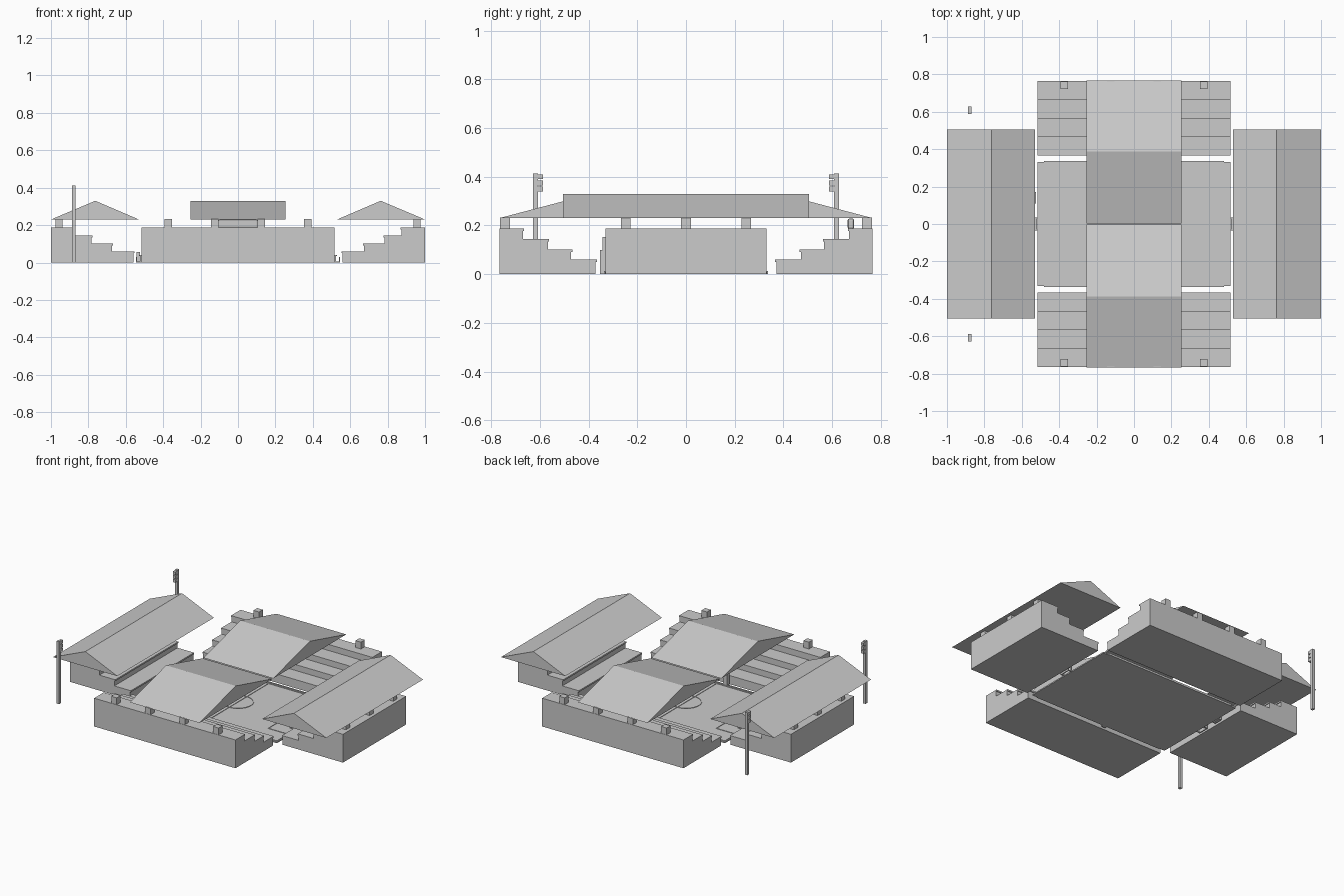
import bpy, bmesh
from math import cos, sin, pi

if "Cube" in bpy.data.objects:
    bpy.data.objects.remove(bpy.data.objects["Cube"])

GREY = (0.6, 0.6, 0.6, 1)
concrete = bpy.data.materials.new("light_grey")
concrete.use_nodes = True
concrete.diffuse_color = GREY
concrete.node_tree.nodes["Principled BSDF"].inputs["Base Color"].default_value = GREY


def finish(name, bm):
    bmesh.ops.recalc_face_normals(bm, faces=bm.faces[:])
    mesh = bpy.data.meshes.new(name)
    bm.to_mesh(mesh)
    bm.free()
    mesh.materials.append(concrete)
    obj = bpy.data.objects.new(name, mesh)
    bpy.context.collection.objects.link(obj)
    return obj


def box(name, x, y, z):
    """Box from (min, max) pairs."""
    bm = bmesh.new()
    bmesh.ops.create_cube(bm, size=1)
    for v in bm.verts:
        v.co = [(a + b) / 2 + c * (b - a) for c, (a, b) in zip(v.co, (x, y, z))]
    return finish(name, bm)


def prism(name, profile, half, axis, side):
    """Extrude an (outward, up) profile; axis is the outward direction."""
    def place(d, t, z):
        return (side * d, t, z) if axis == "x" else (t, side * d, z)
    bm = bmesh.new()
    face = bm.faces.new([bm.verts.new(place(d, -half, z)) for d, z in profile])
    out = bmesh.ops.extrude_face_region(bm, geom=[face])["geom"]
    move = place(0, 2 * half, 0)
    bmesh.ops.translate(bm, vec=move, verts=[v for v in out if isinstance(v, bmesh.types.BMVert)])
    return finish(name, bm)


def terrace(outer, edges):
    """Stepped seating profile with a small lip on every tread."""
    points = [(outer, 0), (outer, HEIGHTS[0])]
    for d, z in zip(edges, HEIGHTS):
        points += [(d, z), (d, z - LIP), (d + LIP / 2, z - LIP)]
        below = [h for h in HEIGHTS if h < z]
        points.append((d + LIP / 2, below[0] if below else 0))
    return points


def span(centre, width):
    return (centre - width / 2, centre + width / 2)


HEIGHTS = (0.187, 0.144, 0.102, 0.06)
LIP = 0.01
EAVE, RIDGE = 0.23, 0.33
PILLAR = 0.04
TOP = (HEIGHTS[0] - 0.002, EAVE + 0.002)

# Pitch slab
box("pitch", (-0.517, 0.517), (-0.332, 0.332), (0, 0.008))

for side, word in ((-1, "right"), (1, "left")):
    # End stands with gabled roof and pillars
    prism(f"{word}_stand", terrace(0.999, (0.87, 0.778, 0.668, 0.553)), 0.33, "x", side)
    prism(f"{word}_roof", [(0.53, EAVE), (0.763, RIDGE), (1, EAVE)], 0.505, "x", side)
    for y in (-0.247, 0, 0.247):
        box(f"{word}_pillar", span(side * 0.957, PILLAR), span(y, PILLAR), TOP)

for side, word in ((-1, "front"), (1, "back")):
    # Long stands with gabled roof and pillars
    prism(f"{word}_stand", terrace(0.765, (0.665, 0.562, 0.467, 0.366)), 0.517, "y", side)
    prism(f"{word}_roof", [(0.004, EAVE), (0.387, RIDGE), (0.767, EAVE)], 0.255, "y", side)
    for x in (-0.373, -0.125, 0.125, 0.373):
        box(f"{word}_pillar", span(x, PILLAR), span(side * 0.743, PILLAR), TOP)
    # Touchline board
    box(f"{word}_board", (-0.48, 0.48), span(side * 0.334, 0.006), (0, 0.013))
    # Floodlight mast with three lamps facing the pitch
    box(f"{word}_mast", span(-0.879, 0.018), span(side * 0.618, 0.02), (0, 0.413))
    for z in (0.349, 0.374, 0.4):
        box(f"{word}_lamp", span(-0.879, 0.018), span(side * 0.598, 0.022), span(z, 0.02))

# Rounded panel between the back pillars
panel = box("back_panel", (-0.107, 0.107), (0.664, 0.69), (0.185, 0.229))
bevel = panel.modifiers.new("rounding", "BEVEL")
bevel.width = 0.008
bevel.segments = 2

# Raised pitch markings
MARK = (0.006, 0.011)
W = 0.005


def marking(x, y):
    box("pitch_marking", x, y, MARK)


marking(span(0, W), (-0.32, 0.32))
for side in (-1, 1):
    marking((-0.51, 0.51), span(side * 0.32, W))
    marking(span(side * 0.508, W), (-0.32, 0.32))
    for depth, half in ((0.363, 0.203), (0.465, 0.123)):
        marking(span(side * depth, W), (-half, half))
        for y in (-half, half):
            marking(tuple(sorted((side * depth, side * 0.51))), span(y, W))
    marking(span(side * 0.41, 0.01), span(0, 0.01))

# Centre circle ring
bm = bmesh.new()
N = 32
rings = [[bm.verts.new((r * cos(2 * pi * i / N), r * sin(2 * pi * i / N), z)) for i in range(N)]
         for r, z in ((0.09, MARK[0]), (0.09, MARK[1]), (0.095, MARK[1]), (0.095, MARK[0]))]
for k in range(4):
    a, b = rings[k], rings[(k + 1) % 4]
    for i in range(N):
        j = (i + 1) % N
        bm.faces.new((a[i], a[j], b[j], b[i]))
finish("centre_circle", bm)

# Goal frames
for side, word in ((-1, "right"), (1, "left")):
    for y in (-0.033, 0.033):
        box(f"{word}_goal_post", span(side * 0.52, 0.006), span(y, 0.006), (0, 0.04))
        box(f"{word}_goal_base", span(side * 0.53, 0.026), span(y, 0.006), (0, 0.006))
    box(f"{word}_goal_bar", span(side * 0.523, 0.01), span(0, 0.072), (0.034, 0.04))
    box(f"{word}_goal_back", span(side * 0.542, 0.006), span(0, 0.072), (0, 0.03))

# Small bench behind one goal, and a stepped post beside the front touchline
box("bench", span(-0.533, 0.02), (0.11, 0.17), (0, 0.055))
box("post_base", span(-0.055, 0.03), (-0.353, -0.33), (0, 0.1))
box("post_top", span(-0.055, 0.02), (-0.342, -0.33), (0.1, 0.153))
